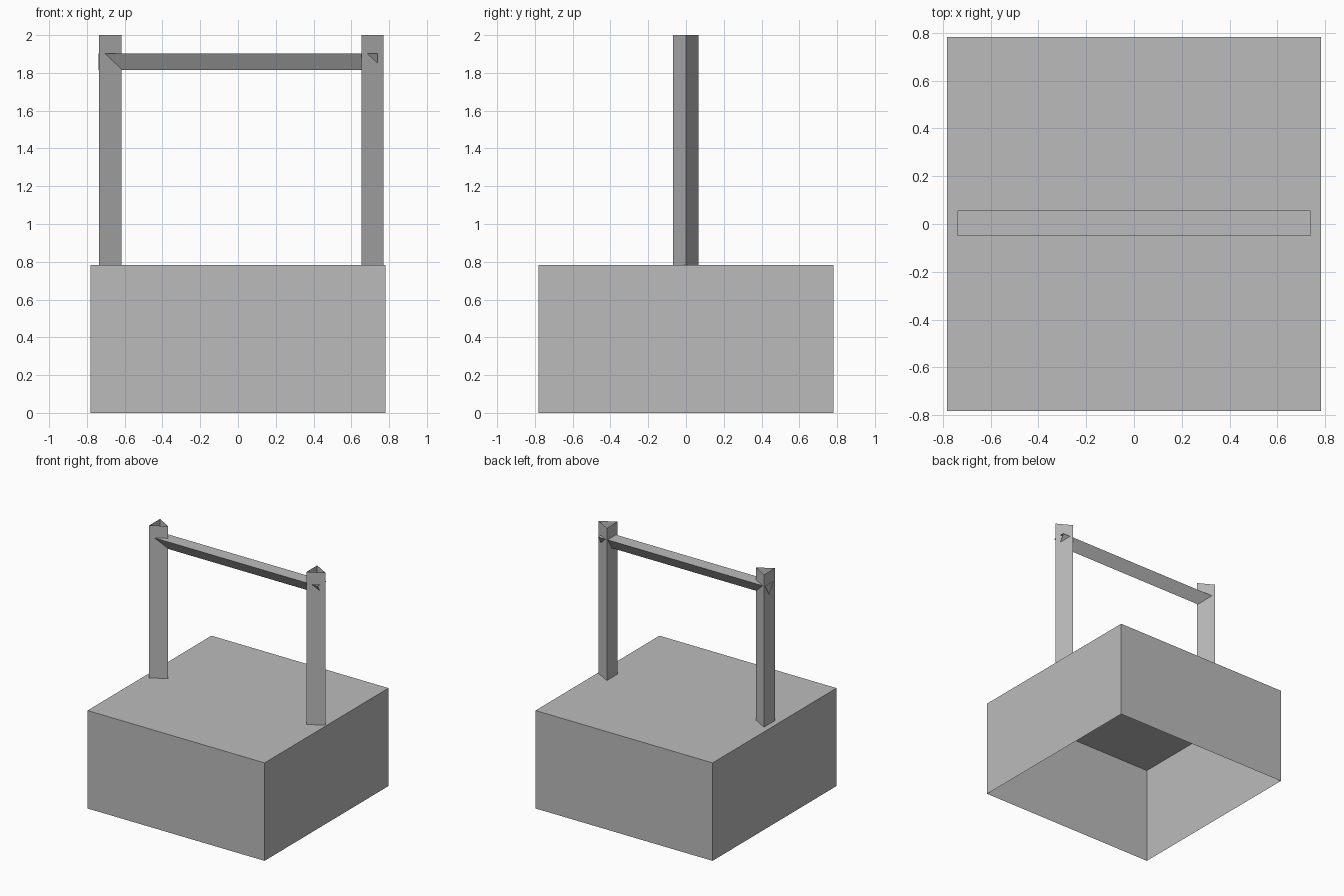
import bpy, bmesh

if "Cube" in bpy.data.objects:
    bpy.data.objects.remove(bpy.data.objects["Cube"])

grey = bpy.data.materials.new("plain grey")
grey.diffuse_color = (0.5, 0.5, 0.5, 1)
grey.use_nodes = True
grey.node_tree.nodes["Principled BSDF"].inputs["Base Color"].default_value = grey.diffuse_color


def tube(name, profile, offset, capped=False):
    """Extrude a closed profile along offset; ends stay open unless capped."""
    bm = bmesh.new()
    start = [bm.verts.new(p) for p in profile]
    end = [bm.verts.new([a + b for a, b in zip(p, offset)]) for p in profile]
    n = len(profile)
    for i in range(n):
        j = (i + 1) % n
        bm.faces.new((start[i], start[j], end[j], end[i]))
    if capped:
        bm.faces.new(end)
    mesh = bpy.data.meshes.new(name)
    bm.to_mesh(mesh)
    bm.free()
    mesh.materials.append(grey)
    obj = bpy.data.objects.new(name, mesh)
    bpy.context.collection.objects.link(obj)
    return obj


# Square base, closed on top and open underneath
H = 0.782
tube("base", [(-H, -H, 0), (H, -H, 0), (H, H, 0), (-H, H, 0)], (0, 0, H), capped=True)

# Hollow three-sided posts, both with one edge pointing to +x
for side, x in (("left", -0.696), ("right", 0.693)):
    tube(side + "_post",
         [(x - 0.040, -0.069, H), (x + 0.078, 0, H), (x - 0.040, 0.067, H)],
         (0, 0, 2 - H))

# Hollow three-sided crossbar, flat side up
tube("crossbar",
     [(-0.738, -0.050, 1.902), (-0.738, 0.003, 1.816), (-0.738, 0.056, 1.902)][::-1],
     (1.476, 0, 0))
